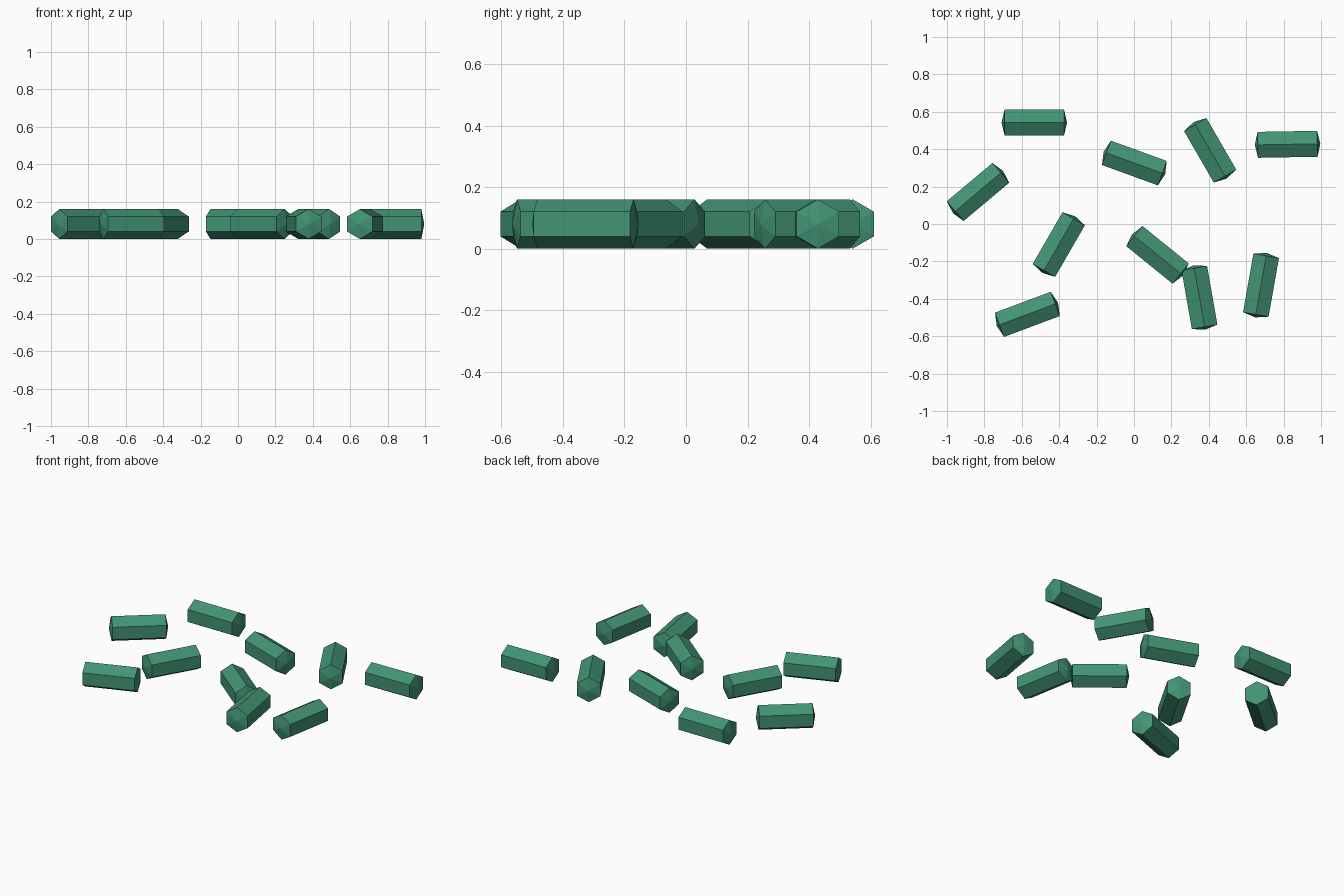
import bpy, bmesh, math
from mathutils import Vector

if "Cube" in bpy.data.objects:
    bpy.data.objects.remove(bpy.data.objects["Cube"])

RADIUS = 0.08      # hexagon corner radius, one corner straight up
HALF = 0.159       # half length of the straight body
TIP = 0.016        # height of the shallow pointed ends

green = bpy.data.materials.new("green")
green.diffuse_color = (0.055, 0.296, 0.175, 1)
green.use_nodes = True
green.node_tree.nodes["Principled BSDF"].inputs["Base Color"].default_value = green.diffuse_color

# one hexagonal rod along x with shallow pyramid ends
mesh = bpy.data.meshes.new("hex_rod")
bm = bmesh.new()
rings = []
for x in (-HALF, HALF):
    rings.append([bm.verts.new((x, RADIUS * math.sin(i * math.pi / 3),
                                RADIUS * math.cos(i * math.pi / 3))) for i in range(6)])
tips = [bm.verts.new((s * (HALF + TIP), 0, 0)) for s in (-1, 1)]
for i in range(6):
    j = (i + 1) % 6
    bm.faces.new((rings[0][i], rings[0][j], rings[1][j], rings[1][i]))
    for ring, tip in zip(rings, tips):
        bm.faces.new((ring[i], ring[j], tip))
bmesh.ops.recalc_face_normals(bm, faces=bm.faces)
bm.to_mesh(mesh)
bm.free()
mesh.materials.append(green)

# scattered rods: x, y, heading in degrees
layout = [
    (-0.533, 0.542, 0), (-0.834, 0.171, 40), (0.002, 0.326, -20),
    (0.407, 0.394, -60), (0.821, 0.426, 1), (-0.402, -0.110, 60),
    (0.126, -0.165, -39), (0.350, -0.393, -80), (0.679, -0.327, 80),
    (-0.570, -0.483, 20.5),
]
for n, (x, y, angle) in enumerate(layout, 1):
    rod = bpy.data.objects.new(f"hex_rod_{n}", mesh)
    rod.location = Vector((x, y, RADIUS))
    rod.rotation_euler.z = math.radians(angle)
    bpy.context.collection.objects.link(rod)
